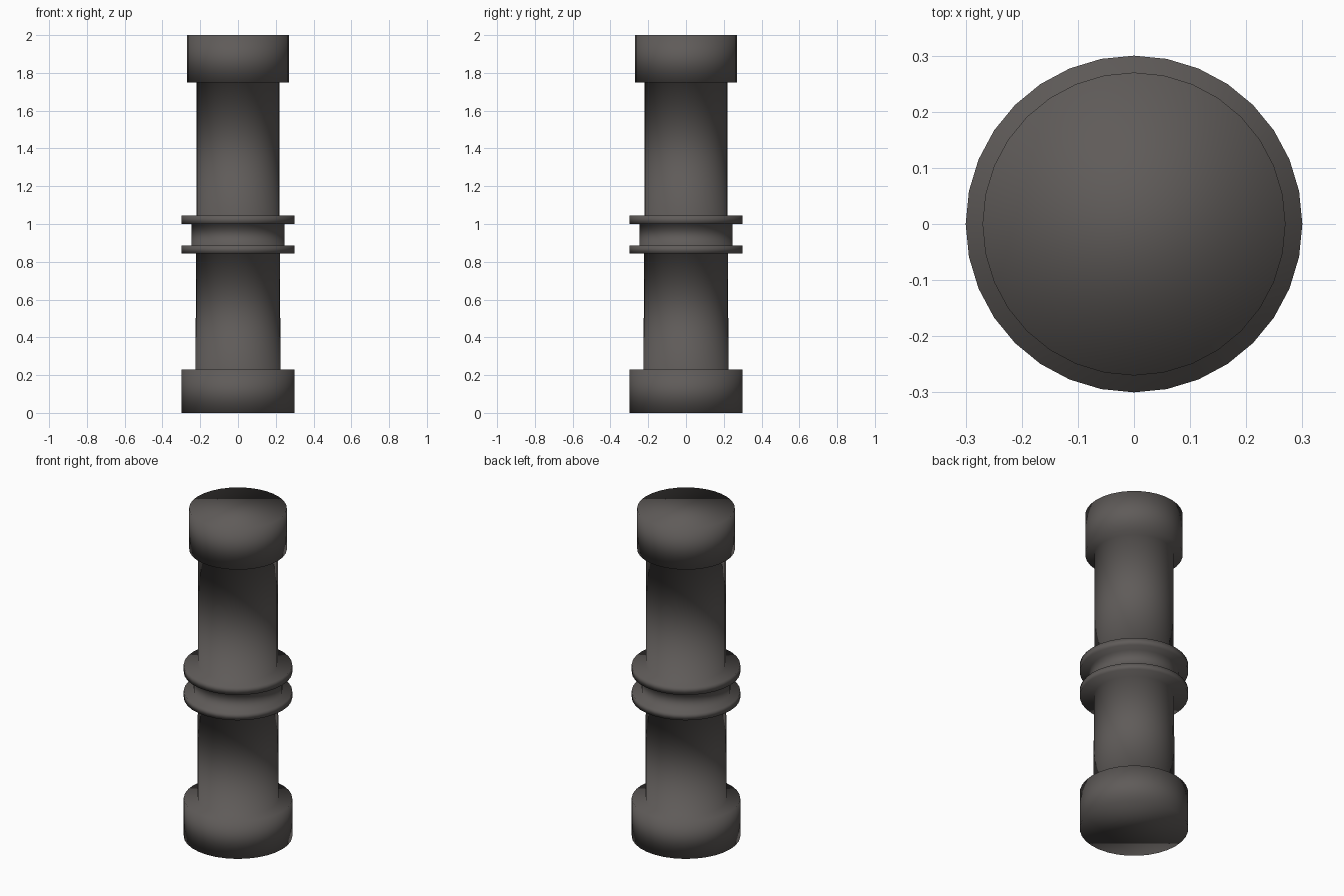
import bpy, bmesh, math

if "Cube" in bpy.data.objects:
    bpy.data.objects.remove(bpy.data.objects["Cube"])

SIDES = 32

# Dark stone colour
stone = bpy.data.materials.new("dark warm grey")
stone.diffuse_color = (0.115, 0.105, 0.10, 1)
stone.use_nodes = True
stone.node_tree.nodes["Principled BSDF"].inputs["Base Color"].default_value = stone.diffuse_color

# Outline from bottom to top: (radius, height)
profile = [
    (0.30, 0.0), (0.30, 0.23),        # base
    (0.225, 0.23), (0.222, 0.845),    # lower shaft
    (0.30, 0.845), (0.30, 0.885),     # lower ring
    (0.246, 0.885), (0.246, 1.00),    # waist
    (0.30, 1.00), (0.30, 1.045),      # upper ring
    (0.22, 1.045), (0.22, 1.75),      # upper shaft
    (0.27, 1.75), (0.27, 2.0),        # capital
]

# Turn the outline into one continuous, fully smooth body
bm = bmesh.new()
rings = []
for r, z in profile:
    rings.append([bm.verts.new((r * math.cos(2 * math.pi * i / SIDES),
                                r * math.sin(2 * math.pi * i / SIDES), z))
                  for i in range(SIDES)])
for low, high in zip(rings, rings[1:]):
    for i in range(SIDES):
        j = (i + 1) % SIDES
        bm.faces.new((low[i], low[j], high[j], high[i]))

# End caps
bm.faces.new(rings[0][::-1])
bm.faces.new(rings[-1])
for f in bm.faces:
    f.smooth = True

mesh = bpy.data.meshes.new("pillar")
bm.to_mesh(mesh)
bm.free()
mesh.materials.append(stone)
pillar = bpy.data.objects.new("pillar", mesh)
bpy.context.collection.objects.link(pillar)
